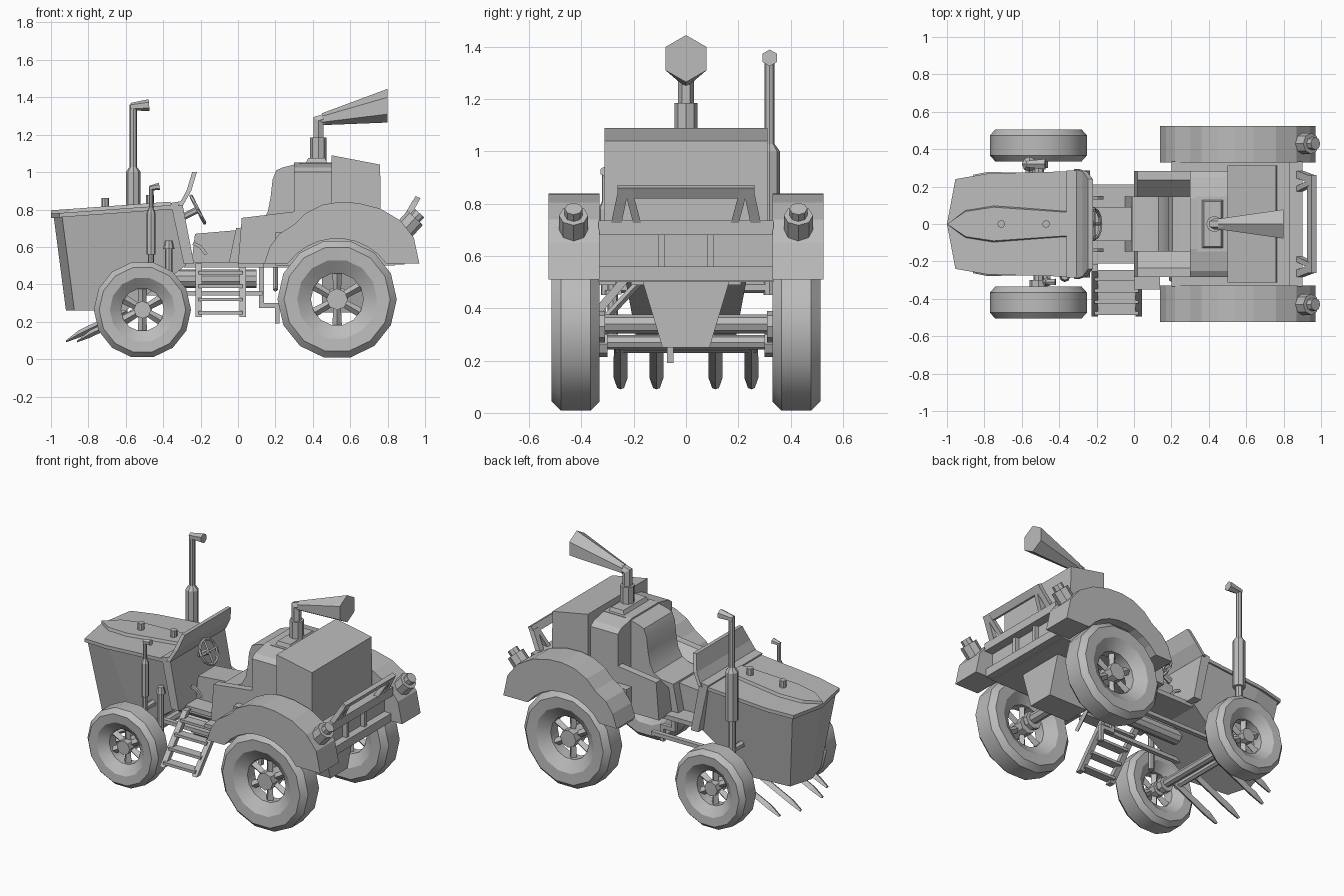
import bpy, bmesh
from math import cos, sin, pi, radians
from mathutils import Vector as V

if "Cube" in bpy.data.objects:
    bpy.data.objects.remove(bpy.data.objects["Cube"])

GREY = bpy.data.materials.new("plain grey")
GREY.use_nodes = True
GREY.diffuse_color = (0.5, 0.5, 0.5, 1)
GREY.node_tree.nodes["Principled BSDF"].inputs["Base Color"].default_value = (0.5, 0.5, 0.5, 1)


def loft(name, rings, closed=False):
    """Skin a row of equal rings; closed joins the last to the first."""
    bm = bmesh.new()
    rows = [[bm.verts.new(p) for p in ring] for ring in rings]
    n = len(rows[0])
    pairs = list(zip(rows, rows[1:])) + ([(rows[-1], rows[0])] if closed else [])
    for a, b in pairs:
        for i in range(n):
            j = (i + 1) % n
            bm.faces.new((a[i], a[j], b[j], b[i]))
    if not closed:
        bm.faces.new(rows[0])
        bm.faces.new(rows[-1])
    bmesh.ops.recalc_face_normals(bm, faces=bm.faces)
    me = bpy.data.meshes.new(name)
    bm.to_mesh(me)
    bm.free()
    me.materials.append(GREY)
    ob = bpy.data.objects.new(name, me)
    bpy.context.collection.objects.link(ob)
    return ob


def mirrored(ob):
    ob.modifiers.new("mirror", 'MIRROR').use_axis = (False, True, False)
    return ob


def prism(name, profile, y0, y1):
    """Side profile in x, z pushed from y0 to y1."""
    return loft(name, [[(x, y, z) for x, z in profile] for y in (y0, y1)])


def box(name, x0, x1, y0, y1, z0, z1):
    return prism(name, [(x0, z0), (x1, z0), (x1, z1), (x0, z1)], y0, y1)


def circle(centre, axis, r, n):
    axis = V(axis).normalized()
    up = V((1, 0, 0)) if abs(axis.z) > 0.95 else V((0, 0, 1))
    u = (up - axis * up.dot(axis)).normalized()
    w = axis.cross(u)
    return [V(centre) + (u * cos(2 * pi * i / n) + w * sin(2 * pi * i / n)) * r for i in range(n)]


def rod(name, p, q, r, r2=None, n=8):
    d = V(q) - V(p)
    return loft(name, [circle(p, d, r, n), circle(q, d, r if r2 is None else r2, n)])


def chain(name, points, r, n=6):
    """Pipe bent in the x, z plane, mitred at the corners."""
    pts = [V(p) for p in points]
    rings = []
    for i, p in enumerate(pts):
        a = (p - pts[i - 1]).normalized() if i else V()
        b = (pts[i + 1] - p).normalized() if i + 1 < len(pts) else V()
        d = a + b
        side = V((0, 1, 0))
        w = d.cross(side).normalized()
        s = r / max(0.5, d.length / 2) if i and i + 1 < len(pts) else r
        turn = pi / 4 if n == 4 else 0
        ring = [2 * pi * k / n + turn for k in range(n)]
        rings.append([p + side * cos(t) * r + w * sin(t) * s for t in ring])
    return loft(name, rings)


# Wheels: lathed tyre with dished rim, hub and six spokes
TYRE = [(.44, -.4), (.67, -.95), (.89, -1), (1, -.62)]
TYRE += [(r, -t) for r, t in reversed(TYRE)]


def wheel(name, x, y, z, radius, half):
    rings = []
    for i in range(14):
        a = 2 * pi * i / 14
        rings.append([(x + cos(a) * r * radius, y + t * half, z + sin(a) * r * radius) for r, t in TYRE])
    tyre = mirrored(loft(name + "_tyre", rings, True))
    mirrored(rod(name + "_hub", (x, y - half * .6, z), (x, y + half * .6, z), radius * .18))
    for i in range(6):
        a = 2 * pi * i / 6 + pi / 6
        d = V((cos(a), 0, sin(a)))
        c = V((x, y, z))
        mirrored(rod(name + "_spoke", c + d * radius * .1, c + d * radius * .48, .02, .026, 4))
    return tyre


tyres = [wheel("front_wheel", -.511, .42, .264, .26, .085),
         wheel("rear_wheel", .53, .422, .32, .319, .092)]
rod("front_axle", (-.51, -.4, .27), (-.51, .4, .27), .028)
rod("rear_axle", (.53, -.4, .34), (.53, .4, .34), .036)
mirrored(rod("front_axle_collar", (-.51, .3, .264), (-.51, .34, .264), .05))
mirrored(rod("rear_axle_collar", (.53, .31, .33), (.53, .34, .33), .06))


# Hood: tapered body with a ridged nose and an overhanging lid
def top_z(x):
    return .84 + (x + .3) * .072


def both(pts):
    return pts + [(x, -y, z) for x, y, z in reversed(pts) if y]


PLAN = [(-1, 0), (-.955, .24), (-.78, .27), (-.33, .282)]
upper = both([(x * .985, y * .96, top_z(x) - .03) for x, y in PLAN])
lower = both([(-.92, 0, .26), (-.875, .16, .26), (-.6, .185, .26), (-.28, .23, .5)])
loft("hood_body", [lower, upper])
loft("hood_lid", [both([(x, y, top_z(x) - d) for x, y in PLAN]) for d in (.035, .012)])
ridge = [(-1, 0), (-.9, .075), (-.75, .1), (-.36, .07)]
loft("hood_ridge", [both([(x, y * s, top_z(x) + d) for x, y in ridge]) for s, d in ((1, -.02), (.9, .006))])
for x in (-.71, -.47):
    rod("hood_cap", (x, 0, top_z(x) - .01), (x, 0, top_z(x) + .05), .021)

# Cowl, windscreen and steering wheel
prism("cowl", [(-.36, .835), (-.3, .845), (-.235, .51), (-.29, .51)], -.285, .285)
loft("windscreen", [[(x, y, z) for x, y in ((x0, -w), (x0 + .025, -w), (x0 + .025, w), (x0, w))]
                    for x0, w, z in ((-.32, .295, .82), (-.275, .28, .9), (-.245, .24, 1.0))])
centre, axis = V((-.215, 0, .8)), V((.89, 0, .45))
rim = circle(centre, axis, .08, 12)
loft("steering_rim", [circle(p, axis.cross(p - centre), .01, 5) for p in rim], True)
for i in range(0, 12, 3):
    rod("steering_spoke", centre, rim[i], .008, n=4)
rod("steering_column", centre, centre - axis * .12, .018, n=6)

# Cockpit: floor, tunnel, seat and side arms with tops sloping inward
box("floor", -.29, .3, -.21, .21, .49, .52)
prism("tunnel", [(-.25, .5), (-.23, .67), (0, .69), (0, .5)], -.09, .09)
mirrored(chain("pedal", [(-.24, .14, .62), (-.2, .14, .6), (-.17, .14, .56)], .012, 4))
seat = prism("seat", [(-.05, .51), (-.01, .7), (.08, .71), (.13, .735), (.16, .79), (.175, .87), (.185, .96),
                      (.205, 1.01), (.24, 1.025), (.34, 1.05), (.5, 1.05), (.5, .5)], -.148, .148)
mirrored(loft("side_arm", [[(x0, .14, .51), (x1, .14, z - .1), (x1, .235, z), (x1, .284, z), (x0, .284, .51)]
                           for x0, x1, z in ((0, .02, .755), (.31, .31, .79))]))
box("side_step", 0, .14, -.35, -.27, .49, .515)

# Rear body, sloped shoulders, engine box and gear case
box("rear_body", .2, .84, -.335, .335, .5, .68)
loft("shoulders", [[(x, -.284, .5), (x, -.284, 1.0), (x, -.25, 1.025), (x, -.135, 1.05), (x, .135, 1.05),
                    (x, .25, 1.025), (x, .284, 1.0), (x, .284, .5)] for x in (.3, .5)])
prism("engine_box", [(.5, .5), (.5, 1.09), (.76, 1.04), (.765, .5)], -.312, .312)
loft("gear_case", [[(x, -.165, .5), (x, .165, .5), (x, .09, .25), (x, -.09, .25)] for x in (.45, .74)])

# Rear fenders with a round wheel arch
arch = [(.53 + .325 * cos(radians(a)), .32 + .325 * sin(radians(a))) for a in range(36, 145, 12)]
crown = [(.14, .51), (.17, .6), (.22, .67), (.3, .72), (.36, .78), (.45, .825), (.54, .84), (.64, .835),
         (.76, .805), (.87, .74), (.94, .65), (.97, .51)]
mirrored(prism("fender", crown + arch, .33, .525))

# Tail lamps
for name, a, b, r in (("lamp_body", 0, .115, .056), ("lamp_cap", .115, .15, .034)):
    start, d = V((.87, .43, .67)), V((.67, 0, .74))
    mirrored(rod(name, start + d * a, start + d * b, r))

# Rear rack: leaning frame above a cross beam and sill
box("rack_beam", .83, .9, -.335, .335, .68, .735)
for name, low, high, w in (("rack_side", .272, .24, .02), ("rack_bar", .18, .22, .015)):
    mirrored(loft(name, [[(x + dx, y + dy, z) for dx, dy in ((-.015, -w), (.02, -w), (.02, w), (-.015, w))]
                         for x, y, z in ((.865, low, .7), (.95, high, .85))]))
prism("rack_top", [(.925, .83), (.95, .82), (.975, .86), (.95, .872)], -.262, .262)
mirrored(box("rack_post", .83, .87, .08, .105, .55, .69))
box("rack_sill", .83, .89, -.335, .335, .505, .56)

# Horn on its stand
loft("horn_cushion", [[(x, y, z) for x, y in ((.42 - a, -b), (.42 + a, -b), (.42 + a, b), (.42 - a, b))]
                      for a, b, z in ((.065, .135, 1.03), (.045, .12, 1.075))])
rod("horn_stand", (.43, 0, 1.05), (.43, 0, 1.185), .044)
chain("horn_neck", [(.43, 0, 1.17), (.43, 0, 1.275), (.48, 0, 1.29)], .03)
loft("horn_bell", [circle((x, 0, z), (1, 0, 0), r, 6) for x, z, r in ((.45, 1.283, .032), (.8, 1.355, .09))])


# Upright exhausts with bent, flared tips
def exhaust(name, x, y, low, mid, high, tip, r):
    rod(name + "_stem", (x, y, .45), (x, y, low), r * .6)
    rod(name + "_muffler", (x, y, low), (x, y, mid), r)
    rod(name + "_taper", (x, y, mid), (x, y, mid + .03), r, r * .45)
    rod(name + "_pipe", (x, y, mid), (x, y, high + r * .3), r * .48)
    rod(name + "_tip", (x - r * .3, y, high), (x + tip, y, high + .008), r * .5, r * .8, 6)


exhaust("tall_exhaust", -.56, .32, .68, 1.0, 1.35, .085, .04)
exhaust("short_exhaust", -.465, -.31, .56, .78, .915, .045, .025)
for x, y in ((-.56, .32), (-.465, -.31)):
    rod("exhaust_bracket", (x, y, .48), (x, y * .6, .48), .022, n=6)
rod("fuel_post", (-.37, -.28, .3), (-.37, -.28, .61), .02)
rod("fuel_post_cap", (-.37, -.28, .59), (-.37, -.28, .635), .03, .02)

# Underside pipe, rails and hitch
rod("drive_tube", (-.38, -.05, .43), (.1, -.05, .43), .05, n=10)
mirrored(box("frame_rail", -.5, .13, .15, .18, .34, .365))
chain("hitch", [(.125, -.06, .5), (.125, -.06, .287), (.21, -.06, .287), (.21, -.06, .19)], .018, 4)
rod("strut", (.2, -.3, .37), (.2, -.17, .51), .014, n=4)

# Boarding ladder
for x in (-.228, .008):
    loft("ladder_rail", [[(x + dx, y, z) for y, z in ((-.215, .51), (-.255, .51), (-.495, .225), (-.455, .225))]
                         for dx in (0, .036)])
for i in range(4):
    t = .17 + i * .25
    y, z = -.235 - .24 * t, .51 - .285 * t
    box("ladder_rung", -.21, .025, y - .03, y + .03, z - .009, z + .009)

# Ground tines: flat pointed blades on a cross bar
for y, x in ((.113, -.92), (.25, -.86)):
    mirrored(loft("tine", [[(x + dx, y - w, z), (x + dx, y, z + t), (x + dx, y + w, z), (x + dx, y, z - t)]
                           for dx, z, w, t in ((.33, .26, .026, .02), (.07, .135, .027, .02), (0, .095, .013, .005))]))
rod("tine_bar", (-.56, -.27, .25), (-.56, .27, .25), .02, n=6)

# Soft tread and seat, crisp edges
bpy.ops.object.select_all(action='DESELECT')
for ob in tyres + [seat]:
    ob.select_set(True)
    bpy.context.view_layer.objects.active = ob
bpy.ops.object.shade_smooth_by_angle(angle=radians(27))
